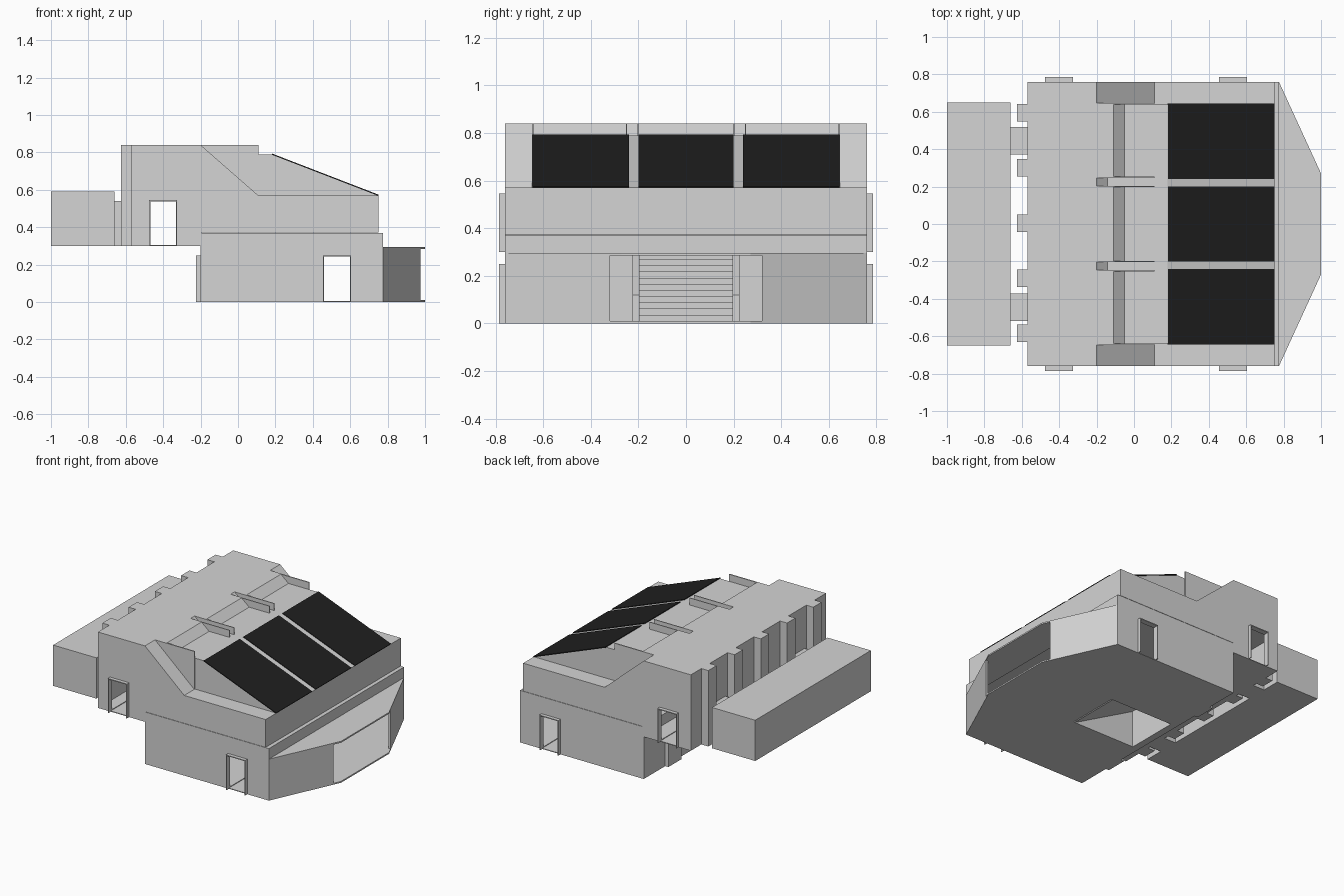
import bpy, bmesh
from mathutils import Vector

if "Cube" in bpy.data.objects:
    bpy.data.objects.remove(bpy.data.objects["Cube"])


def material(name, v):
    m = bpy.data.materials.new(name)
    m.diffuse_color = (v, v, v, 1)
    m.use_nodes = True
    m.node_tree.nodes["Principled BSDF"].inputs["Base Color"].default_value = m.diffuse_color
    return m


GREY = material("light_grey", 0.66)
BLACK = material("panel_black", 0.014)


def prism(name, pts, lo, hi, axis="y", mat=GREY):
    """Extrude an outline: (x, z) points along y, or (x, y) points along z."""
    bm = bmesh.new()
    put = (lambda a, b, h: (a, h, b)) if axis == "y" else (lambda a, b, h: (a, b, h))
    face = bm.faces.new([bm.verts.new(put(a, b, lo)) for a, b in pts])
    res = bmesh.ops.extrude_face_region(bm, geom=[face])
    verts = [g for g in res["geom"] if isinstance(g, bmesh.types.BMVert)]
    bmesh.ops.translate(bm, verts=verts, vec=Vector(put(0, 0, hi - lo)))
    bmesh.ops.recalc_face_normals(bm, faces=bm.faces)
    me = bpy.data.meshes.new(name)
    bm.to_mesh(me)
    bm.free()
    me.materials.append(mat)
    ob = bpy.data.objects.new(name, me)
    bpy.context.collection.objects.link(ob)
    return ob


def box(name, x0, x1, y0, y1, z0, z1, mat=GREY):
    return prism(name, [(x0, y0), (x1, y0), (x1, y1), (x0, y1)], z0, z1, "z", mat)


def combine(ob, others, op="DIFFERENCE"):
    """Apply booleans and remove the helper objects."""
    for c in others:
        c.hide_render = True
        mod = ob.modifiers.new("cut", "BOOLEAN")
        mod.operation, mod.object, mod.solver = op, c, "EXACT"
        dg = bpy.context.evaluated_depsgraph_get()
        me = bpy.data.meshes.new_from_object(ob.evaluated_get(dg))
        ob.modifiers.clear()
        ob.data = me
        bpy.data.objects.remove(c)


# Lower storey: hollow hall with an open angled entrance bay
lower = box("lower_storey", -0.2, 0.775, -0.76, 0.76, 0, 0.37)
bay = prism("bay", [(0.7, -0.76), (0.775, -0.76), (1, -0.27), (1, 0.27),
                    (0.775, 0.76), (0.7, 0.76)], 0, 0.295, "z")
combine(lower, [bay], "UNION")
hall = box("hall", -0.185, 0.76, -0.745, 0.745, 0.01, 0.36)
hall_bay = prism("hall_bay", [(0.7, -0.745), (0.765, -0.745), (0.985, -0.265),
                              (0.985, 0.265), (0.765, 0.745), (0.7, 0.745)],
                 0.01, 0.285, "z")
combine(lower, [hall, hall_bay,
                box("entrance", 0.9, 1.1, -0.32, 0.32, 0.01, 0.285),
                box("stair_pit", -0.15, 0.35, -0.19, 0.19, -0.05, 0.05),
                box("side_doors", 0.46, 0.6, -1, 1, 0.005, 0.245)])

# Upper storey: hollow, with the rear hall dropping lower
upper = prism("upper_storey", [(-0.57, 0.30), (-0.195, 0.30), (-0.195, 0.372),
                               (0.75, 0.372), (0.75, 0.57), (-0.57, 0.57)], -0.76, 0.76)
cavity = prism("cavity", [(-0.555, 0.31), (-0.21, 0.31), (-0.21, 0.385),
                          (0.735, 0.385), (0.735, 0.56), (-0.555, 0.56)], -0.745, 0.745)
combine(upper, [cavity, box("upper_doors", -0.47, -0.33, -1, 1, 0.305, 0.54)])


# Projecting door frames: two jambs and a lintel
def side_frame(x, z, h, s):
    y0, y1 = sorted((s * 0.755, s * 0.785))
    for a in (x - 0.075, x + 0.069):
        box("door_jamb", a, a + 0.006, y0, y1, z, z + h)
    box("door_lintel", x - 0.075, x + 0.075, y0, y1, z + h - 0.006, z + h)


for s in (-1, 1):
    side_frame(0.53, 0, 0.25, s)
    side_frame(-0.4, 0.30, 0.245, s)
    box("rear_door_frame", -0.225, -0.195, s * 0.445 - 0.075, s * 0.445 + 0.075, 0, 0.25)

# Roof: stepped centre bays, with narrow sloped channels between them
centre = [(-0.57, 0.569), (-0.57, 0.84), (-0.11, 0.84), (-0.05, 0.79),
          (0.18, 0.79), (0.75, 0.57), (0.75, 0.569)]
channel = [(-0.57, 0.569), (-0.57, 0.84), (-0.2, 0.84), (-0.143, 0.79),
           (0.18, 0.79), (0.75, 0.57), (0.75, 0.569)]
for lo, hi in ((-0.64, -0.25), (-0.2, 0.2), (0.25, 0.64)):
    prism("roof_bay", centre, lo, hi)
for s in (-1, 1):
    lo, hi = sorted((s * 0.2, s * 0.25))
    prism("roof_channel", channel, lo, hi)
    for y in (lo, hi):
        box("roof_fin", -0.2, 0.11, y - 0.003, y + 0.003, 0.75, 0.84)
    # Sloped outer shoulders and the end walls beside them
    lo, hi = sorted((s * 0.64, s * 0.76))
    prism("roof_shoulder", [(-0.57, 0.569), (-0.57, 0.84), (-0.2, 0.84), (0.11, 0.569)], lo, hi)
    box("roof_end_wall", -0.2, 0.11, s * 0.643 - 0.004, s * 0.643 + 0.004, 0.569, 0.84)

# Black roof panels lying on the front slope
for lo, hi in ((-0.645, -0.24), (-0.2, 0.2), (0.24, 0.645)):
    prism("solar_panel", [(0.18, 0.788), (0.182, 0.794), (0.752, 0.574), (0.75, 0.568)],
          lo, hi, "y", BLACK)

# Rear piers, rear annex and its two links
for i in range(-2, 3):
    y = i * 0.295 + 0.005
    box("rear_pier", -0.625, -0.565, y - 0.047, y + 0.047, 0.30, 0.84)
box("rear_annex", -1, -0.66, -0.65, 0.65, 0.30, 0.59)
for s in (-1, 1):
    box("annex_link", -0.665, -0.565, s * 0.445 - 0.073, s * 0.445 + 0.073, 0.30, 0.54)

# Entrance staircase with a sloped underside, side walls and landing
n = 11
steps = []
for i in range(n):
    x = 0.35 - 0.5 * i / n
    steps += [(x, 0.01 + 0.285 * i / n), (x, 0.01 + 0.285 * (i + 1) / n)]
prism("stairs", steps + [(-0.15, 0.295), (-0.15, 0.265), (0.34, 0.0)], -0.195, 0.195)
box("stair_landing", -0.185, -0.15, -0.225, 0.225, 0, 0.295)
for s in (-1, 1):
    lo, hi = sorted((s * 0.195, s * 0.225))
    prism("stair_side_wall", [(0.38, 0.005), (0.38, 0.12), (0.06, 0.295),
                              (-0.15, 0.295), (-0.15, 0.005)], lo, hi)
